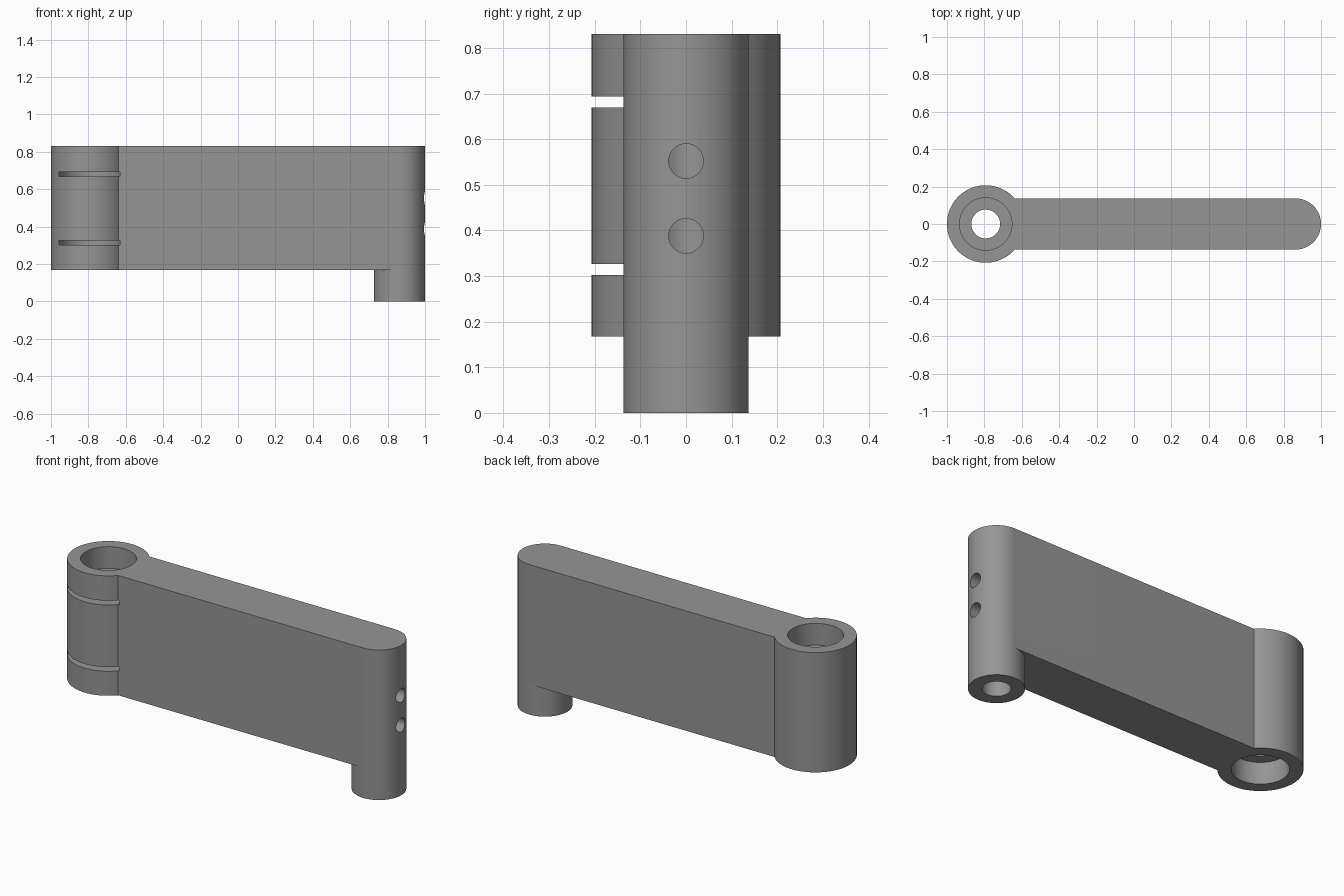
import bpy, bmesh, math

if "Cube" in bpy.data.objects:
    bpy.data.objects.remove(bpy.data.objects["Cube"])

HUB_X, HUB_R = -0.793, 0.207      # clevis hub
POST_X, POST_R = 0.863, 0.137     # rounded post end
Z0, Z1 = 0.167, 0.83              # arm bottom and top

grey = bpy.data.materials.new("plain_grey")
grey.diffuse_color = (0.30, 0.30, 0.30, 1)
grey.use_nodes = True
grey.node_tree.nodes["Principled BSDF"].inputs["Base Color"].default_value = grey.diffuse_color


def arc(cx, r, a0, a1, n):
    """Points along an arc centred on (cx, 0)."""
    return [(cx + r * math.cos(a0 + (a1 - a0) * i / n),
             r * math.sin(a0 + (a1 - a0) * i / n)) for i in range(n + 1)]


def prism(name, outline, z0, z1):
    """Extrude a flat outline from z0 to z1."""
    bm = bmesh.new()
    face = bm.faces.new([bm.verts.new((x, y, z0)) for x, y in outline])
    up = bmesh.ops.extrude_face_region(bm, geom=[face])
    bmesh.ops.translate(bm, vec=(0, 0, z1 - z0),
                        verts=[v for v in up["geom"] if isinstance(v, bmesh.types.BMVert)])
    bmesh.ops.recalc_face_normals(bm, faces=bm.faces)
    mesh = bpy.data.meshes.new(name)
    bm.to_mesh(mesh)
    bm.free()
    ob = bpy.data.objects.new(name, mesh)
    bpy.context.collection.objects.link(ob)
    mesh.materials.append(grey)
    return ob


def disc(name, cx, r, z0, z1, n=64):
    return prism(name, arc(cx, r, 0, math.tau, n)[:-1], z0, z1)


def combine(body, tool, operation):
    """Apply a boolean and discard the tool."""
    mod = body.modifiers.new(operation.lower(), "BOOLEAN")
    mod.operation, mod.object, mod.solver = operation, tool, "EXACT"
    bpy.context.view_layer.objects.active = body
    bpy.ops.object.modifier_apply(modifier=mod.name)
    bpy.data.objects.remove(tool)


# Arm: round hub and half-round end joined by a flat web
neck = math.asin(POST_R / HUB_R)
outline = arc(HUB_X, HUB_R, neck, math.tau - neck, 72) \
    + arc(POST_X, POST_R, -math.pi / 2, math.pi / 2, 32)
arm = prism("arm", outline, Z0, Z1)

# Foot of the post below the arm
combine(arm, disc("post_foot", POST_X, POST_R, 0, Z0 + 0.2), "UNION")

# Hub through-bore and a bearing seat at each end
combine(arm, disc("hub_bore", HUB_X, 0.077, 0, 1), "DIFFERENCE")
combine(arm, disc("lower_seat", HUB_X, 0.14, 0, Z0 + 0.12), "DIFFERENCE")
combine(arm, disc("upper_seat", HUB_X, 0.14, Z1 - 0.12, 1), "DIFFERENCE")

# Retainer slots entering the hub from the front
SLOT_R = 0.163
for z in (0.302, 0.669):
    shape = arc(HUB_X, SLOT_R, 0, math.pi, 32) \
        + [(HUB_X - SLOT_R, -0.3), (HUB_X + SLOT_R, -0.3)]
    combine(arm, prism("slot", shape, z, z + 0.024), "DIFFERENCE")

# Blind socket up the post
combine(arm, disc("post_socket", POST_X, 0.07, -0.1, 0.66), "DIFFERENCE")

# Two set-screw holes through the rounded end
for z in (0.388, 0.552):
    hole = disc("screw_hole", 0, 0.038, 0, 0.3, 32)
    hole.rotation_euler = (0, math.pi / 2, 0)
    hole.location = (POST_X, 0, z)
    bpy.context.view_layer.update()
    combine(arm, hole, "DIFFERENCE")

# Smooth the round walls and keep the edges sharp
bpy.ops.object.select_all(action="DESELECT")
arm.select_set(True)
bpy.context.view_layer.objects.active = arm
bpy.ops.object.shade_smooth_by_angle(angle=math.radians(30))
